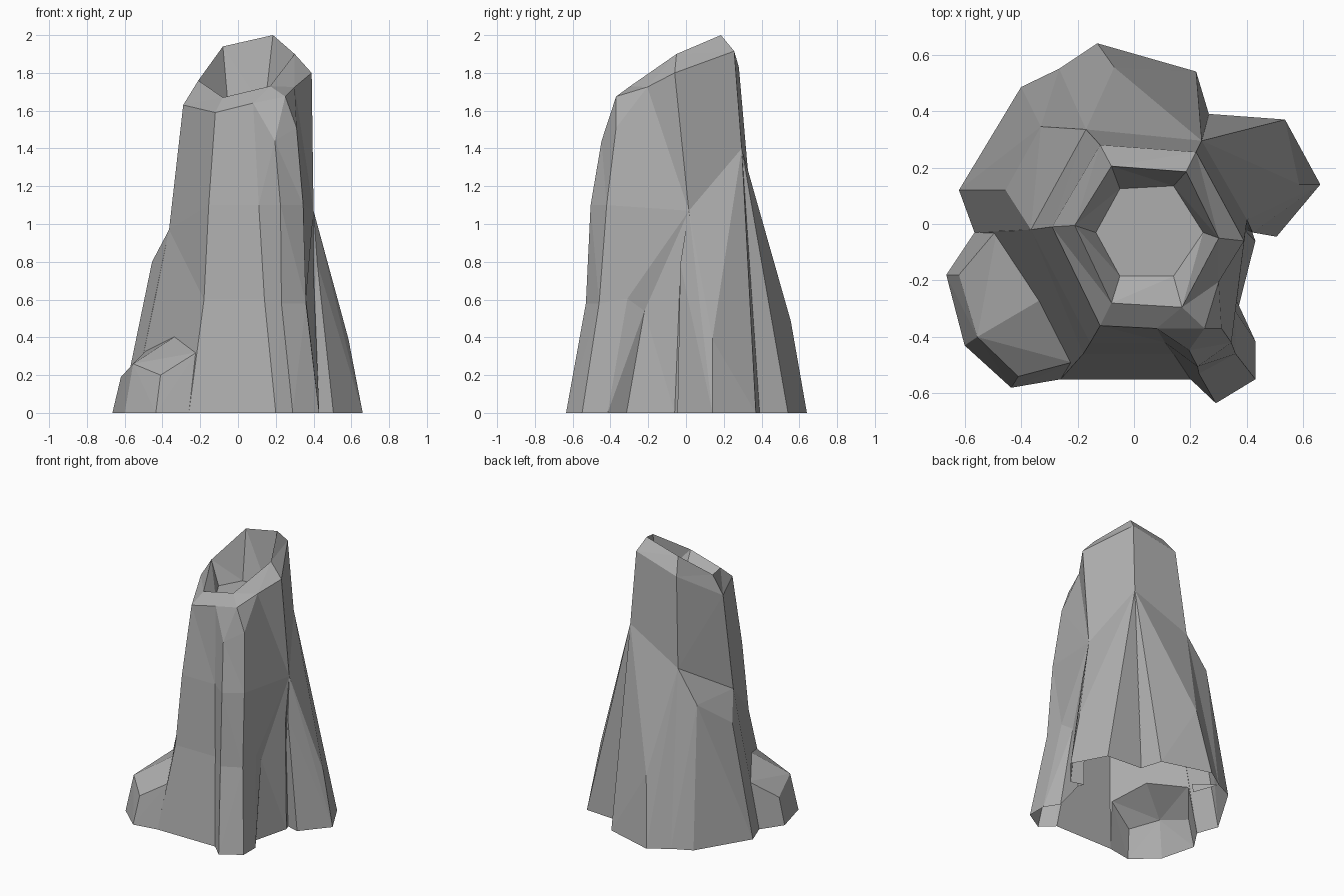
import bpy, bmesh

if "Cube" in bpy.data.objects:
    bpy.data.objects.remove(bpy.data.objects["Cube"])


def finish(bm, name):
    bmesh.ops.remove_doubles(bm, verts=bm.verts, dist=0.001)
    bmesh.ops.triangulate(bm, faces=bm.faces)
    bmesh.ops.recalc_face_normals(bm, faces=bm.faces)
    me = bpy.data.meshes.new(name)
    bm.to_mesh(me)
    bm.free()
    ob = bpy.data.objects.new(name, me)
    bpy.context.collection.objects.link(ob)
    return ob


def loft(name, columns):
    """Closed skin around vertical columns of points, capped at both ends."""
    bm = bmesh.new()
    cols = [[bm.verts.new(p) for p in c] for c in columns]
    for a, b in zip(cols, cols[1:] + cols[:1]):
        for i in range(len(a) - 1):
            bm.faces.new((a[i], a[i + 1], b[i + 1], b[i]))
    bm.faces.new([c[0] for c in cols])
    bm.faces.new([c[-1] for c in cols])
    return finish(bm, name)


def hull(name, points):
    """Faceted convex rock around a few points."""
    bm = bmesh.new()
    for p in points:
        bm.verts.new(p)
    res = bmesh.ops.convex_hull(bm, input=bm.verts)
    junk = {v for v in res["geom_interior"] + res["geom_unused"]
            if isinstance(v, bmesh.types.BMVert)}
    bmesh.ops.delete(bm, geom=list(junk), context='VERTS')
    return finish(bm, name)


# Hollow shaft: each column runs crater floor, inner rim, (ridge crest),
# outer rim, then down to the base
FLOOR = 1.6
LIP = [(.14, -.185, FLOOR), (.17, -.295, 1.73)]
SPUR_TOP = (.40, .015, 1.07)
back_right = [(.14, .135, FLOOR), (.185, .185, 2), (.22, .255, 1.915),
              (.24, .295, 1.4), (.255, .35, .6), (.265, .39, 0)]
back_left = [(-.05, .125, FLOOR), (-.08, .205, 1.94), (-.12, .28, 1.83),
             (-.17, .335, 1.2), (-.17, .36, .6), (-.17, .4, 0)]
left = [(-.135, -.03, FLOOR), (-.21, -.005, 1.76), (-.29, -.01, 1.63),
        (-.365, -.02, .97), (-.44, -.025, .6), (-.565, -.03, 0)]
front_left = [(-.05, -.185, FLOOR), (-.08, -.28, 1.67), (-.12, -.36, 1.59),
              (-.155, -.42, 1.1), (-.18, -.46, .6), (-.26, -.55, 0)]
front = LIP + [(.08, -.37, 1.64), (.11, -.42, 1.1), (.14, -.46, .6),
               (.2, -.55, 0)]
# narrow ridge on the front right corner
ridge_left = LIP + [(.25, -.37, 1.675), (.195, -.447, 1.44),
                    (.225, -.505, 1.1), (.23, -.53, .58), (.29, -.635, 0)]
ridge_right = LIP + [(.25, -.37, 1.675), (.31, -.37, 1.51),
                     (.345, -.42, 1.1), (.36, -.46, .58), (.43, -.55, 0)]
ridge_back = LIP + [(.30, -.205, 1.725), SPUR_TOP, (.36, -.31, .605),
                    (.43, -.415, 0)]
groove = LIP + [(.30, -.205, 1.725), SPUR_TOP, (.34, -.22, .54),
                (.365, -.315, 0)]
right = [(.245, -.03, FLOOR), (.30, -.05, 1.9), (.39, -.06, 1.8),
         SPUR_TOP, (.40, -.03, .75), (.43, -.06, 0)]
columns = [back_right, back_left, left, front_left, front, ridge_left,
           ridge_right, ridge_back, groove, right]
for c in columns:
    if len(c) == 6:
        c.insert(2, c[2])
rock = loft("rock_chimney", columns)

# Right spur
spur = hull("right_spur", [
    SPUR_TOP, (.24, .295, 1.4), (.42, -.03, .79), (.585, .14, .39),
    (.66, .14, 0), (.505, -.045, 0), (.535, .37, 0), (.265, .39, 0),
    (.35, 0, 0), (.3, .1, 1)])

# Back left shoulder
shoulder = hull("back_left_shoulder", [
    (-.365, -.02, .97), (-.17, .335, 1.2), (-.33, .345, .98), (-.455, .12, .8),
    (-.62, .12, 0), (-.40, .485, 0), (-.265, .55, 0), (-.185, .43, .58),
    (-.565, -.03, 0), (-.1, .1, 0), (-.15, .1, .9)])

# Back spur
back = hull("back_spur", [
    (.24, .295, 1.4), (-.17, .335, 1.2), (-.185, .43, .58), (.155, .425, .79),
    (-.07, .555, .485), (-.13, .64, 0), (.22, .54, 0), (.265, .39, 0),
    (-.265, .55, 0), (-.15, .25, 0), (.1, .2, 0), (0, .2, 1.2)])

# Low front left boulder
boulder = hull("front_left_boulder", [
    (-.555, -.40, .26), (-.41, -.54, .20), (-.22, -.49, .32),
    (-.325, -.265, .41), (-.485, -.02, .33), (-.62, -.18, .19),
    (-.435, -.58, 0), (-.60, -.43, 0), (-.665, -.18, 0), (-.565, -.03, 0),
    (-.26, -.55, 0), (-.2, -.2, 0), (-.2, -.25, .3)])

# Merge the rock masses into one skin
bpy.context.view_layer.objects.active = rock
for part in (spur, shoulder, back, boulder):
    mod = rock.modifiers.new("merge", 'BOOLEAN')
    mod.operation = 'UNION'
    mod.solver = 'EXACT'
    mod.use_self = True
    mod.object = part
    bpy.ops.object.modifier_apply(modifier=mod.name)
    bpy.data.objects.remove(part)

# Open the underside
bm = bmesh.new()
bm.from_mesh(rock.data)
under = [f for f in bm.faces if all(v.co.z < 0.001 for v in f.verts)]
bmesh.ops.delete(bm, geom=under, context='FACES')
bmesh.ops.dissolve_limit(bm, angle_limit=0.02, verts=bm.verts, edges=bm.edges)
bm.to_mesh(rock.data)
bm.free()

# Dark grey stone
stone = bpy.data.materials.new("stone")
stone.diffuse_color = (.42, .42, .42, 1)
stone.use_nodes = True
stone.node_tree.nodes["Principled BSDF"].inputs["Base Color"].default_value = stone.diffuse_color
rock.data.materials.clear()
rock.data.materials.append(stone)
